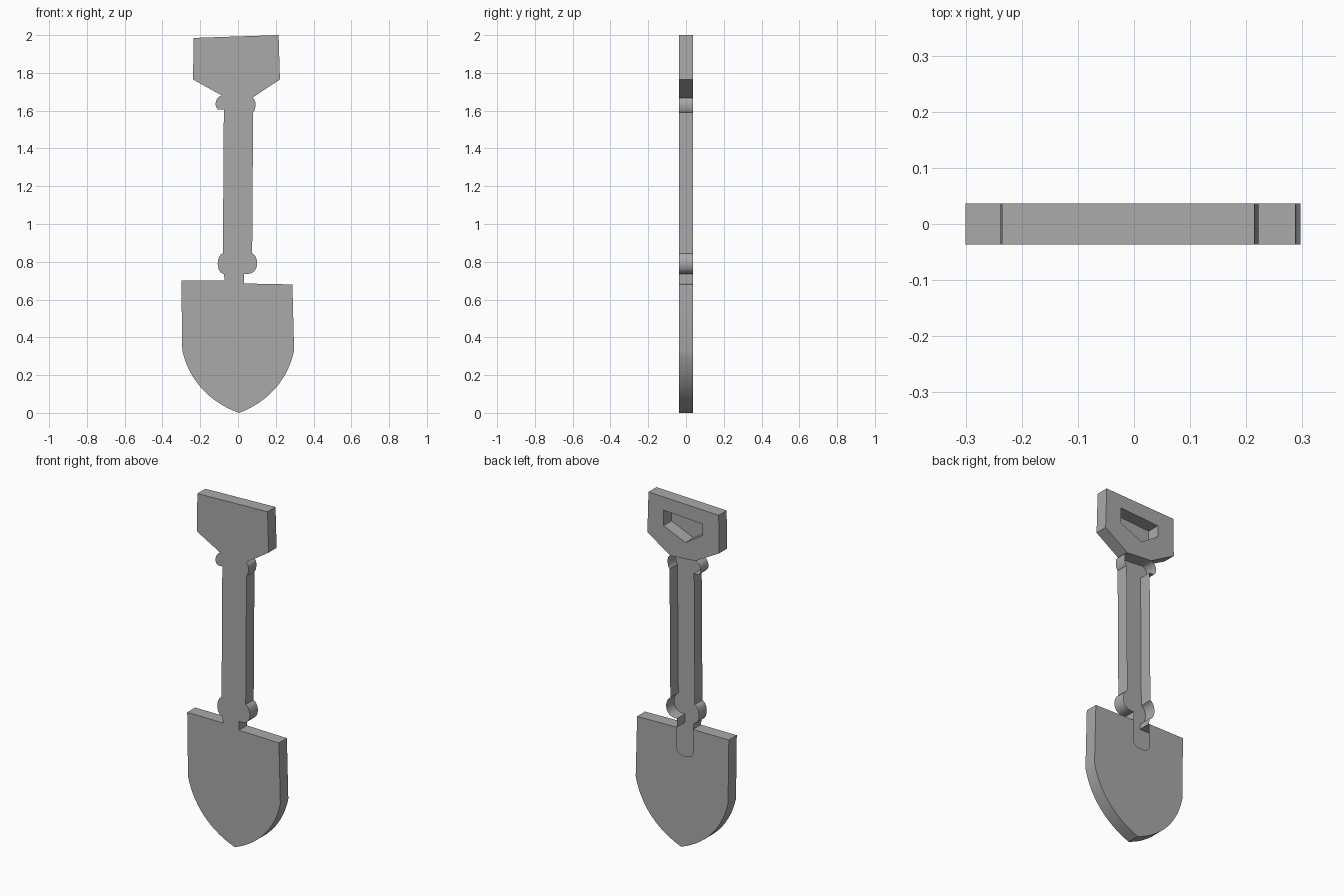
import bpy, bmesh

if "Cube" in bpy.data.objects:
    bpy.data.objects.remove(bpy.data.objects["Cube"])

Y0, Y1 = -0.0365, 0.0365          # front and back planes

grey = bpy.data.materials.new("plain_grey")
grey.diffuse_color = (0.4, 0.4, 0.4, 1)
grey.use_nodes = True
grey.node_tree.nodes["Principled BSDF"].inputs["Base Color"].default_value = grey.diffuse_color


def bez(a, b, c, d, n=10):
    """Points on a cubic curve, both ends included."""
    pts = []
    for i in range(n + 1):
        t = i / n
        s = 1 - t
        pts.append(tuple(s**3*p + 3*s*s*t*q + 3*s*t*t*r + t**3*w
                         for p, q, r, w in zip(a, b, c, d)))
    return pts


def loop_edges(bm, pts, y):
    vs = [bm.verts.new((x, y, z)) for x, z in pts]
    return [bm.edges.new((vs[i], vs[(i + 1) % len(vs)])) for i in range(len(vs))]


def shell(name, outline, back=(), open_edges=(), pocket=None):
    """Thin shell: front face, side walls, and an optional back with a pocket."""
    bm = bmesh.new()
    # front face
    bm.faces.new([bm.verts.new((x, Y0, z)) for x, z in outline])
    # walls, outer and around the pocket
    for pts, skip in ((outline, open_edges), (pocket or [], ())):
        n = len(pts)
        for i in range(n):
            if i in skip:
                continue
            (xa, za), (xb, zb) = pts[i], pts[(i + 1) % n]
            bm.faces.new([bm.verts.new(p) for p in
                          ((xa, Y0, za), (xa, Y1, za), (xb, Y1, zb), (xb, Y0, zb))])
    # back face
    if back:
        edges = loop_edges(bm, back, Y1)
        if pocket:
            edges += loop_edges(bm, pocket, Y1)
            bmesh.ops.triangle_fill(bm, edges=edges, use_beauty=True,
                                    use_dissolve=False, normal=(0, 1, 0))
        else:
            bm.faces.new([v for v in bm.verts if v.link_edges and not v.link_faces])
    bmesh.ops.remove_doubles(bm, verts=bm.verts, dist=0.0005)
    bmesh.ops.recalc_face_normals(bm, faces=bm.faces)
    me = bpy.data.meshes.new(name)
    bm.to_mesh(me)
    bm.free()
    me.materials.append(grey)
    ob = bpy.data.objects.new(name, me)
    bpy.context.collection.objects.link(ob)
    bpy.ops.object.select_all(action='DESELECT')
    ob.select_set(True)
    bpy.context.view_layer.objects.active = ob
    bpy.ops.object.shade_smooth_by_angle(angle=0.5)


# blade: pointed shield, its back notched where the shaft tongue sits
NL, NR = (-0.07, 0.70), (0.032, 0.685)
tip = (0.005, 0.0)
shield = ([NL, (-0.30, 0.70)]
          + bez((-0.295, 0.33), (-0.26, 0.18), (-0.16, 0.06), tip, 14)
          + bez(tip, (0.165, 0.06), (0.265, 0.18), (0.297, 0.33), 14)[1:]
          + [(0.288, 0.68), NR])
tongue = bez((0.032, 0.555), (0.025, 0.523), (-0.06, 0.523), (-0.07, 0.555), 8)
shell("blade", shield, back=shield + tongue, open_edges=(len(shield) - 1,))

# shaft: open-backed channel with a pair of knobs at each end
HL, HR = (-0.085, 1.68), (0.075, 1.668)
left = (bez(HL, (-0.11, 1.68), (-0.135, 1.63), (-0.105, 1.605))
        + [(-0.075, 1.605)]
        + bez((-0.08, 0.845), (-0.115, 0.835), (-0.12, 0.745), (-0.075, 0.735))
        + [NL])
right = ([NR, (0.032, 0.735)]
         + bez((0.045, 0.735), (0.12, 0.735), (0.11, 0.83), (0.075, 0.845))
         + bez((0.08, 1.59), (0.095, 1.6), (0.1, 1.665), HR))
outline = left + right
shell("shaft", outline, open_edges=(len(left) - 1, len(outline) - 1))

# handle: five-sided grip with a blind pocket in the back
grip = [HL, HR, (0.222, 1.765), (0.215, 2.0), (-0.235, 1.985), (-0.238, 1.765)]
pocket = [(0.118, 1.92), (-0.13, 1.905), (-0.13, 1.84), (-0.022, 1.77), (0.118, 1.83)]
shell("handle", grip, back=grip, pocket=pocket)
